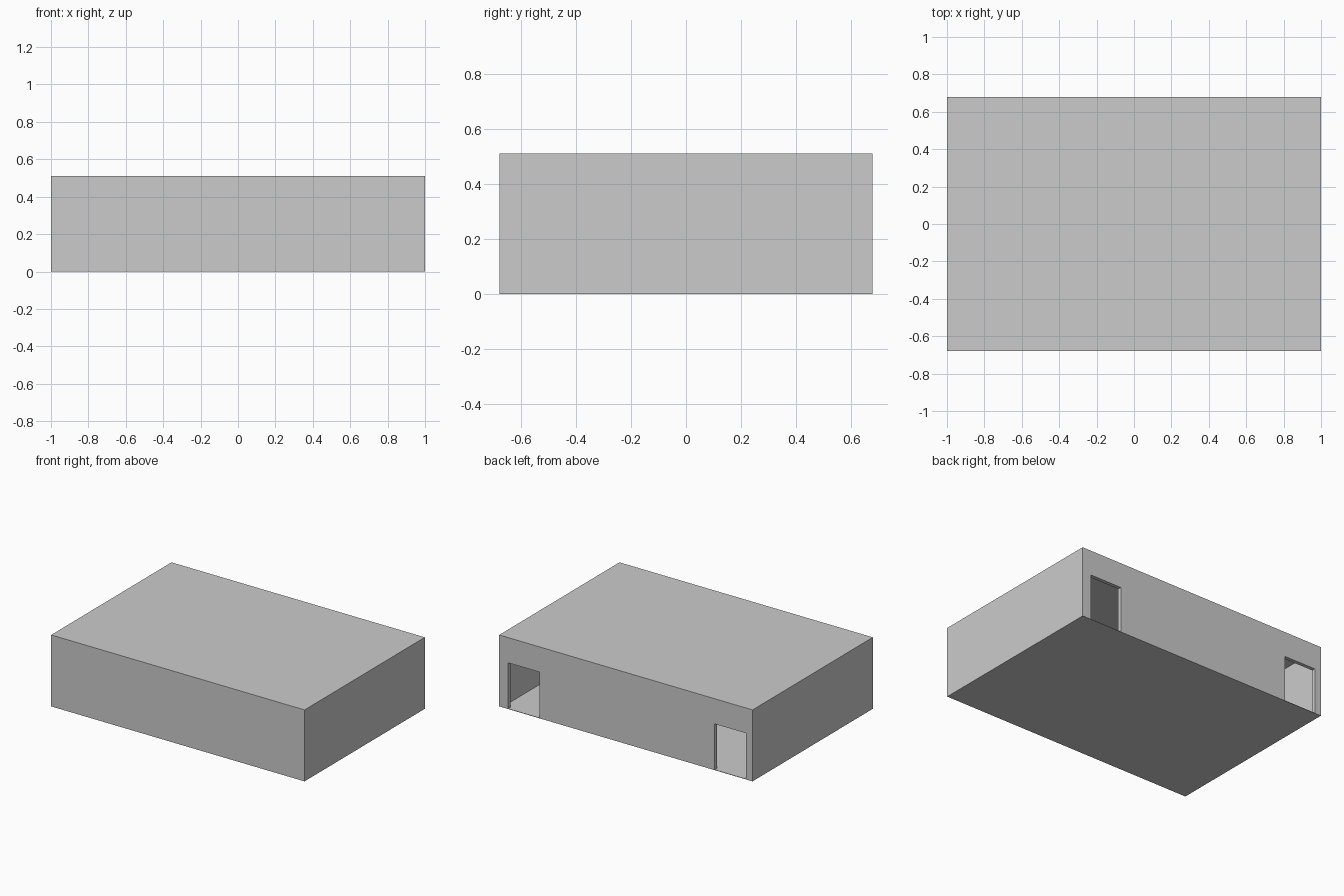
import bpy

if "Cube" in bpy.data.objects:
    bpy.data.objects.remove(bpy.data.objects["Cube"])

HALF_X, HALF_Y, HEIGHT = 1.0, 0.678, 0.51
WALL, FLOOR = 0.026, 0.003
DOOR_TOP = 0.33


def box(name, x0, x1, y0, y1, z0, z1):
    bpy.ops.mesh.primitive_cube_add(
        size=1, location=((x0 + x1) / 2, (y0 + y1) / 2, (z0 + z1) / 2))
    ob = bpy.context.object
    ob.name = name
    ob.scale = (x1 - x0, y1 - y0, z1 - z0)
    bpy.ops.object.transform_apply(location=True, rotation=False, scale=True)
    return ob


def cut(target, cutter):
    mod = target.modifiers.new("cut", 'BOOLEAN')
    mod.operation = 'DIFFERENCE'
    mod.solver = 'EXACT'
    mod.object = cutter
    bpy.context.view_layer.objects.active = target
    bpy.ops.object.modifier_apply(modifier=mod.name)
    bpy.data.objects.remove(cutter, do_unlink=True)


# Closed building block
building = box("building_shell", -HALF_X, HALF_X, -HALF_Y, HALF_Y, 0, HEIGHT)

# Hollow room with thin floor, walls and roof
cut(building, box("room_cutter", -HALF_X + WALL, HALF_X - WALL,
                  -HALF_Y + WALL, HALF_Y - WALL, FLOOR, HEIGHT - WALL))

# Two doorways in the back wall
for x0, x1 in ((0.68, 0.93), (-0.95, -0.70)):
    cut(building, box("door_cutter", x0, x1, HALF_Y - 0.1, HALF_Y + 0.1,
                      FLOOR, DOOR_TOP))
